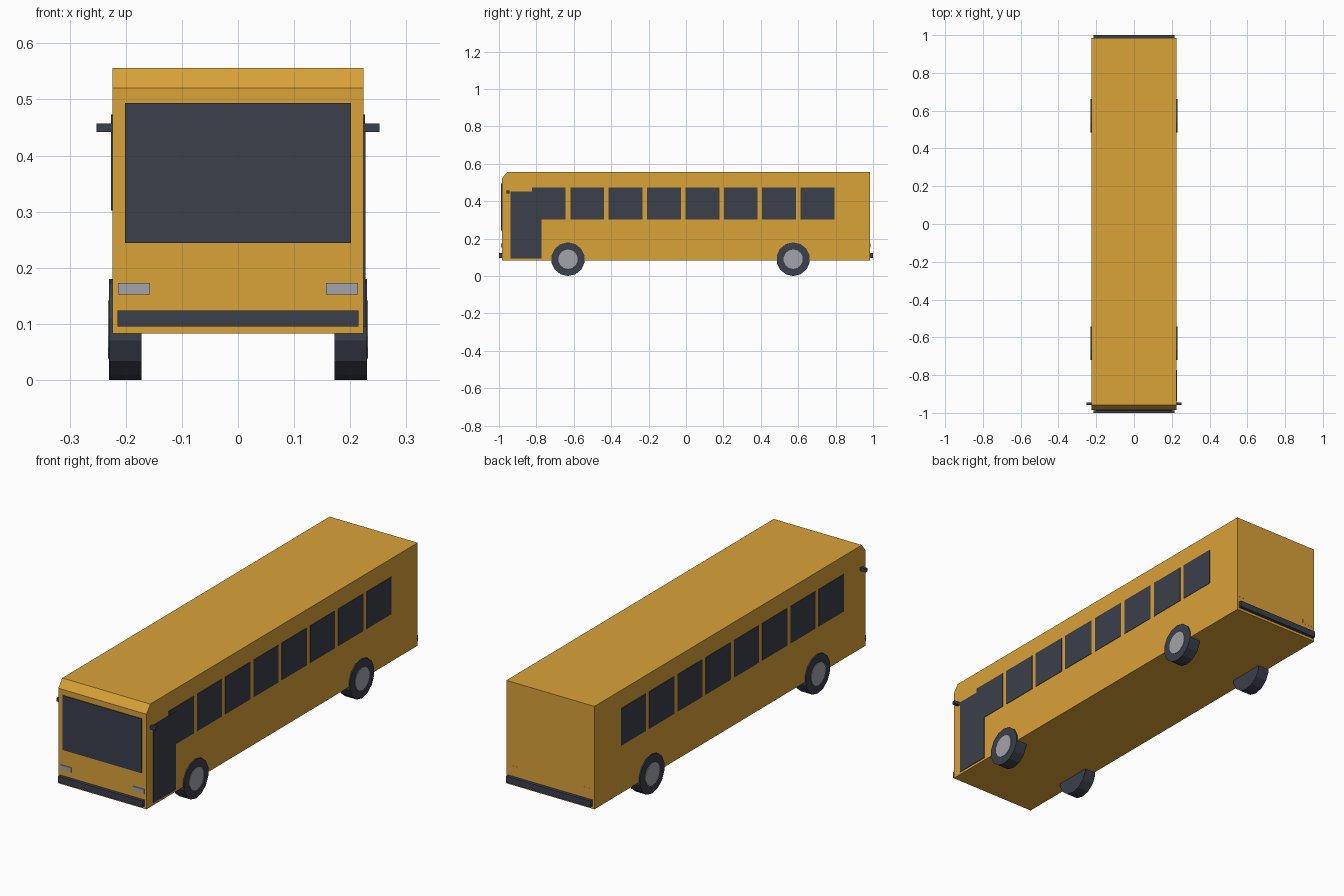
import bpy, bmesh, math

if "Cube" in bpy.data.objects:
    bpy.data.objects.remove(bpy.data.objects["Cube"])


def material(name, rgb):
    m = bpy.data.materials.new(name)
    m.diffuse_color = (*rgb, 1)
    m.use_nodes = True
    m.node_tree.nodes["Principled BSDF"].inputs["Base Color"].default_value = m.diffuse_color
    return m


ORANGE = material("orange paint", (0.70, 0.36, 0.04))
DARK = material("dark glass and rubber", (0.042, 0.050, 0.070))
GREY = material("light grey", (0.36, 0.37, 0.41))


def finish(name, bm, mat):
    bmesh.ops.recalc_face_normals(bm, faces=bm.faces)
    mesh = bpy.data.meshes.new(name)
    bm.to_mesh(mesh)
    bm.free()
    mesh.materials.append(mat)
    ob = bpy.data.objects.new(name, mesh)
    bpy.context.collection.objects.link(ob)
    return ob


def box(name, x, y, z, mat):
    """Box from (min, max) ranges on each axis."""
    bm = bmesh.new()
    bmesh.ops.create_cube(bm, size=1)
    for v in bm.verts:
        v.co = [r[0] if c < 0 else r[1] for c, r in zip(v.co, (x, y, z))]
    return finish(name, bm, mat)


def prism(name, points, x0, x1, mat):
    """Extrude a (y, z) profile along x."""
    bm = bmesh.new()
    face = bm.faces.new([bm.verts.new((x0, y, z)) for y, z in points])
    ext = bmesh.ops.extrude_face_region(bm, geom=[face])
    for v in ext["geom"]:
        if isinstance(v, bmesh.types.BMVert):
            v.co.x = x1
    return finish(name, bm, mat)


def disc(name, y, z, r, x0, x1, sides, mat):
    pts = [(y + r * math.sin(a), z - r * math.cos(a))
           for a in (2 * math.pi * i / sides for i in range(sides))]
    return prism(name, pts, x0, x1, mat)


W, L = 0.224, 0.985  # half width and half length of the body

# Body shell with chamfered front roof edge
prism("body", [(-L, 0.083), (L, 0.083), (L, 0.556), (-0.957, 0.556), (-L, 0.52)],
      -W, W, ORANGE)

# Windscreen and bumpers
box("windscreen", (-0.201, 0.201), (-L - 0.004, -L + 0.003), (0.244, 0.494), DARK)
box("front_bumper", (-0.215, 0.215), (-1.0, -L + 0.005), (0.095, 0.124), DARK)
box("rear_bumper", (-0.215, 0.215), (L - 0.005, 1.0), (0.095, 0.124), DARK)

# Door on the right side only
box("door", (W - 0.003, W + 0.003), (-0.938, -0.773), (0.094, 0.452), DARK)

for s, side in ((-1, "left"), (1, "right")):
    def span(a, b):
        return tuple(sorted((s * a, s * b)))

    # Row of side windows
    for i in range(8):
        y = -0.824 + i * 0.2052
        box(f"{side}_window_{i + 1}", span(W - 0.003, W + 0.002),
            (y, y + 0.181), (0.302, 0.473), DARK)

    # Lights and mirror
    box(f"{side}_headlight", span(0.157, 0.214), (-L - 0.004, -L + 0.003),
        (0.152, 0.173), GREY)
    box(f"{side}_rear_light", span(0.157, 0.214), (L - 0.003, L + 0.0005),
        (0.152, 0.173), ORANGE)
    box(f"{side}_mirror", span(W - 0.003, 0.2525), (-0.959, -0.945),
        (0.442, 0.457), DARK)

    # Wheels with hubs
    for y, end in ((-0.631, "front"), (0.573, "rear")):
        disc(f"{end}_{side}_tyre", y, 0.09, 0.09, s * 0.172, s * 0.2295, 14, DARK)
        disc(f"{end}_{side}_hub", y, 0.09, 0.052, s * 0.2, s * 0.2315, 14, GREY)
